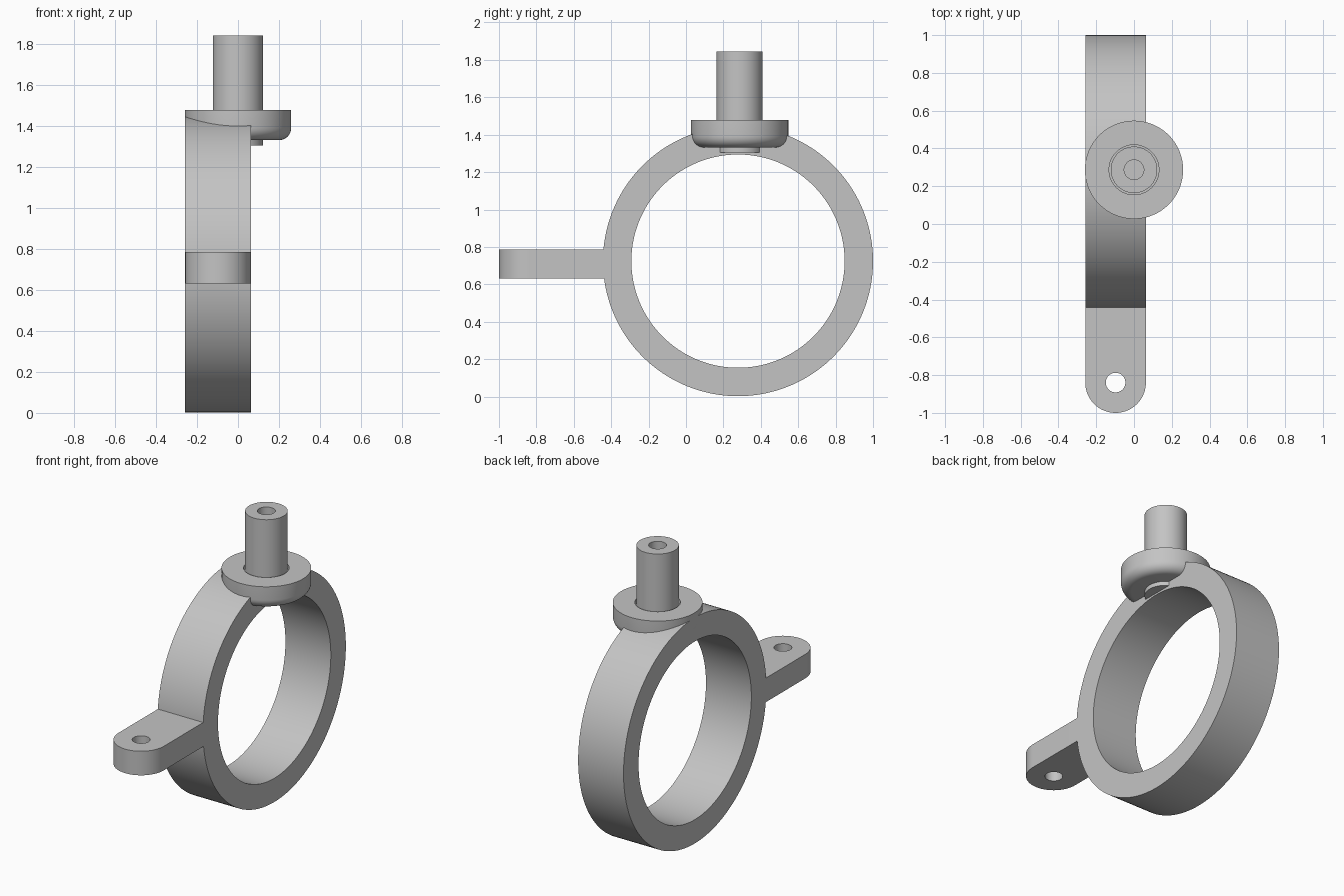
import bpy
import bmesh
from math import pi, cos, sin, radians
from mathutils import Matrix, Vector

cube = bpy.data.objects.get("Cube")
if cube:
    bpy.data.objects.remove(cube, do_unlink=True)

grey = bpy.data.materials.new("plain grey")
grey.use_nodes = True
GREY = (0.55, 0.55, 0.55, 1)
grey.diffuse_color = GREY
grey.node_tree.nodes["Principled BSDF"].inputs["Base Color"].default_value = GREY

LEFT, RIGHT = -0.258, 0.063          # width of the band
MID, HALF = (LEFT + RIGHT) / 2, (RIGHT - LEFT) / 2
RING_Y, RING_Z, RING_R, BORE_R = 0.278, 0.724, 0.722, 0.57


def finish(obj):
    """Assign the material and smooth round surfaces, keeping edges sharp."""
    obj.data.materials.clear()
    obj.data.materials.append(grey)
    bpy.ops.object.select_all(action='DESELECT')
    obj.select_set(True)
    bpy.context.view_layer.objects.active = obj
    bpy.ops.object.shade_smooth_by_angle(angle=radians(30))


def lathe(name, profile, matrix, closed=False, steps=96):
    """Spin (radius, height) points around local z."""
    bm = bmesh.new()
    verts = [bm.verts.new((r, 0, h)) for r, h in profile]
    edges = [bm.edges.new(pair) for pair in zip(verts, verts[1:])]
    if closed:
        edges.append(bm.edges.new((verts[-1], verts[0])))
    bmesh.ops.spin(bm, geom=verts + edges, cent=(0, 0, 0), axis=(0, 0, 1),
                   angle=2 * pi, steps=steps)
    bmesh.ops.remove_doubles(bm, verts=bm.verts, dist=1e-4)
    bmesh.ops.recalc_face_normals(bm, faces=bm.faces)
    mesh = bpy.data.meshes.new(name)
    bm.to_mesh(mesh)
    bm.free()
    obj = bpy.data.objects.new(name, mesh)
    obj.matrix_world = matrix
    bpy.context.collection.objects.link(obj)
    finish(obj)


def arc(cx, cy, r, start, end, n):
    return [(cx + r * cos(a), cy + r * sin(a))
            for a in (start + (end - start) * i / n for i in range(n + 1))]


# Large ring, axis along x
lathe("clamp_ring",
      [(BORE_R, LEFT), (RING_R, LEFT), (RING_R, RIGHT), (BORE_R, RIGHT)],
      Matrix.Translation((0, RING_Y, RING_Z)) @ Matrix.Rotation(pi / 2, 4, 'Y'),
      closed=True, steps=160)

# Round boss with a filleted lower rim and a clearance groove round the pin
boss_at = Matrix.Translation((0, 0.287, 0))
BOSS_R, FILLET, BOSS_LOW, BOSS_TOP, GROOVE = 0.26, 0.06, 1.332, 1.479, 1.45
lathe("boss",
      [(0, GROOVE), (0.132, GROOVE), (0.132, BOSS_TOP), (BOSS_R, BOSS_TOP)]
      + arc(BOSS_R - FILLET, BOSS_LOW + FILLET, FILLET, 0, -pi / 2, 8)
      + [(0, BOSS_LOW)], boss_at)

# Upright pin with a blind hole in its top
PIN_R, HOLE_R, PIN_TOP = 0.123, 0.052, 1.844
lathe("pin",
      [(0, 1.305), (PIN_R, 1.305), (PIN_R, PIN_TOP), (HOLE_R, PIN_TOP),
       (HOLE_R, PIN_TOP - 0.3), (0, PIN_TOP - 0.3)], boss_at)

# Flat lug with a round end and a through hole
LUG_LOW, LUG_TOP = 0.631, 0.785
end_y = -1 + HALF
outline = [(RIGHT, -0.43), (LEFT, -0.43)] + arc(MID, end_y, HALF, pi, 2 * pi, 40)
hole = arc(MID, end_y, HOLE_R, 0, 2 * pi, 48)[:-1]
curve = bpy.data.curves.new("lug", 'CURVE')
curve.dimensions = '2D'
curve.fill_mode = 'BOTH'
curve.extrude = (LUG_TOP - LUG_LOW) / 2
for loop in (outline, hole):
    spline = curve.splines.new('POLY')
    spline.points.add(len(loop) - 1)
    for point, (x, y) in zip(spline.points, loop):
        point.co = (x, y, 0, 1)
    spline.use_cyclic_u = True
lug = bpy.data.objects.new("lug", curve)
lug.location = Vector((0, 0, (LUG_LOW + LUG_TOP) / 2))
bpy.context.collection.objects.link(lug)
bpy.ops.object.select_all(action='DESELECT')
lug.select_set(True)
bpy.context.view_layer.objects.active = lug
bpy.ops.object.convert(target='MESH')
lug = bpy.context.view_layer.objects.active
bm = bmesh.new()
bm.from_mesh(lug.data)
bmesh.ops.remove_doubles(bm, verts=bm.verts, dist=1e-4)
bmesh.ops.recalc_face_normals(bm, faces=bm.faces)
bm.to_mesh(lug.data)
bm.free()
finish(lug)
